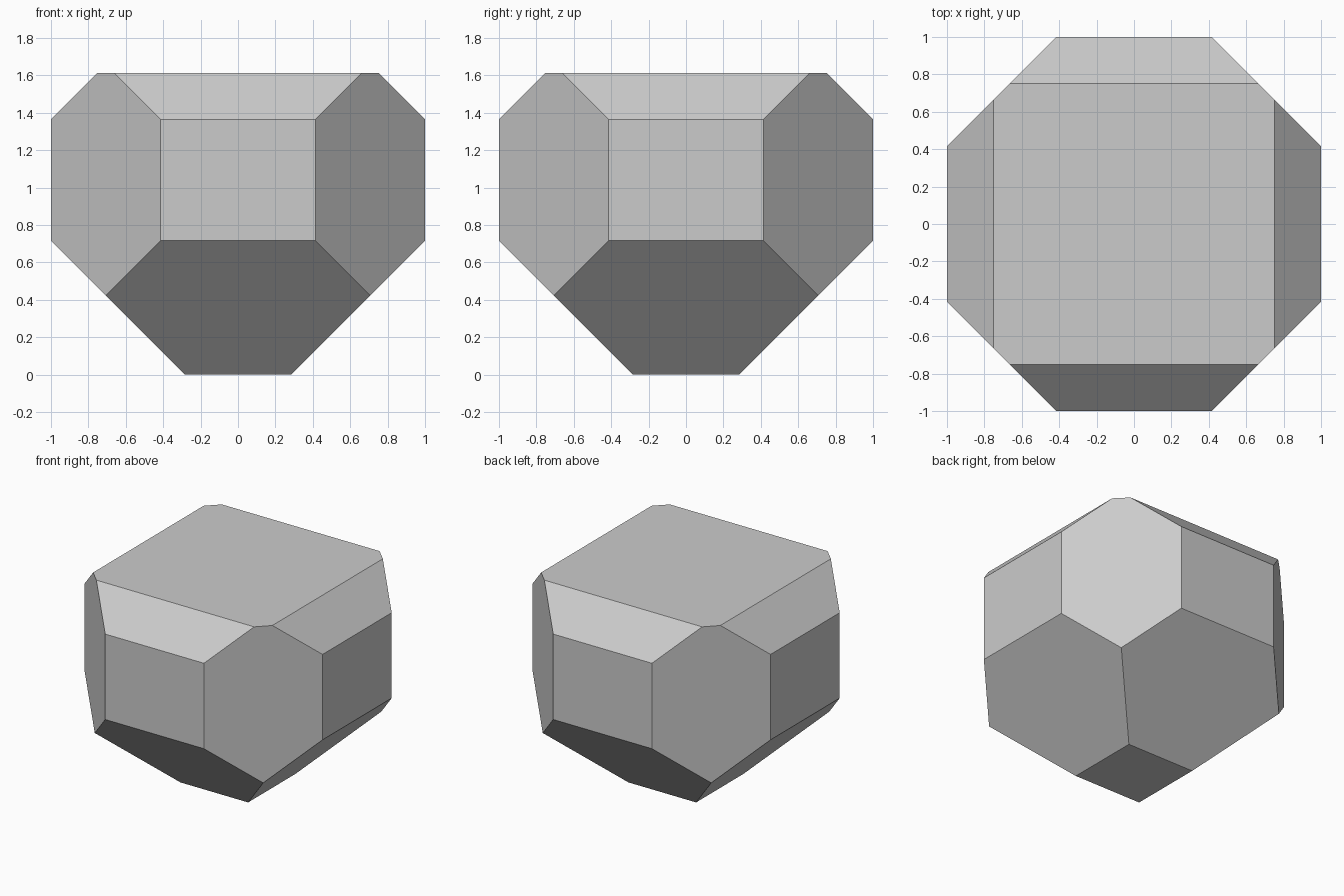
import bpy, bmesh
from math import sqrt
from mathutils import Vector, Matrix

if "Cube" in bpy.data.objects:
    bpy.data.objects.remove(bpy.data.objects["Cube"])

HEIGHT = 1.612

def cut(bm, point, normal):
    """Slice away everything beyond a plane and cap the opening."""
    res = bmesh.ops.bisect_plane(bm, geom=bm.verts[:] + bm.edges[:] + bm.faces[:],
                                 plane_co=point, plane_no=normal, clear_outer=True)
    edges = [e for e in res["geom_cut"] if isinstance(e, bmesh.types.BMEdge)]
    bmesh.ops.contextual_create(bm, geom=edges)

# Block that gets faceted
bm = bmesh.new()
bmesh.ops.create_cube(bm, size=1, matrix=Matrix.Translation((0, 0, HEIGHT / 2))
                      @ Matrix.Diagonal((2, 2, HEIGHT, 1)))

# Vertical corner facets
for sx in (-1, 1):
    for sy in (-1, 1):
        cut(bm, Vector((sx, sy, 0)) * sqrt(0.5), Vector((sx, sy, 0)))

# Upper bevels and deeper lower bevels
for d in (Vector((1, 0, 0)), Vector((-1, 0, 0)), Vector((0, 1, 0)), Vector((0, -1, 0))):
    cut(bm, d + Vector((0, 0, 1.364)), d + Vector((0, 0, 1)))
    cut(bm, d + Vector((0, 0, 0.716)), d - Vector((0, 0, 1)))

bmesh.ops.recalc_face_normals(bm, faces=bm.faces[:])
mesh = bpy.data.meshes.new("faceted_block")
bm.to_mesh(mesh)
bm.free()
bpy.context.collection.objects.link(bpy.data.objects.new("faceted_block", mesh))
